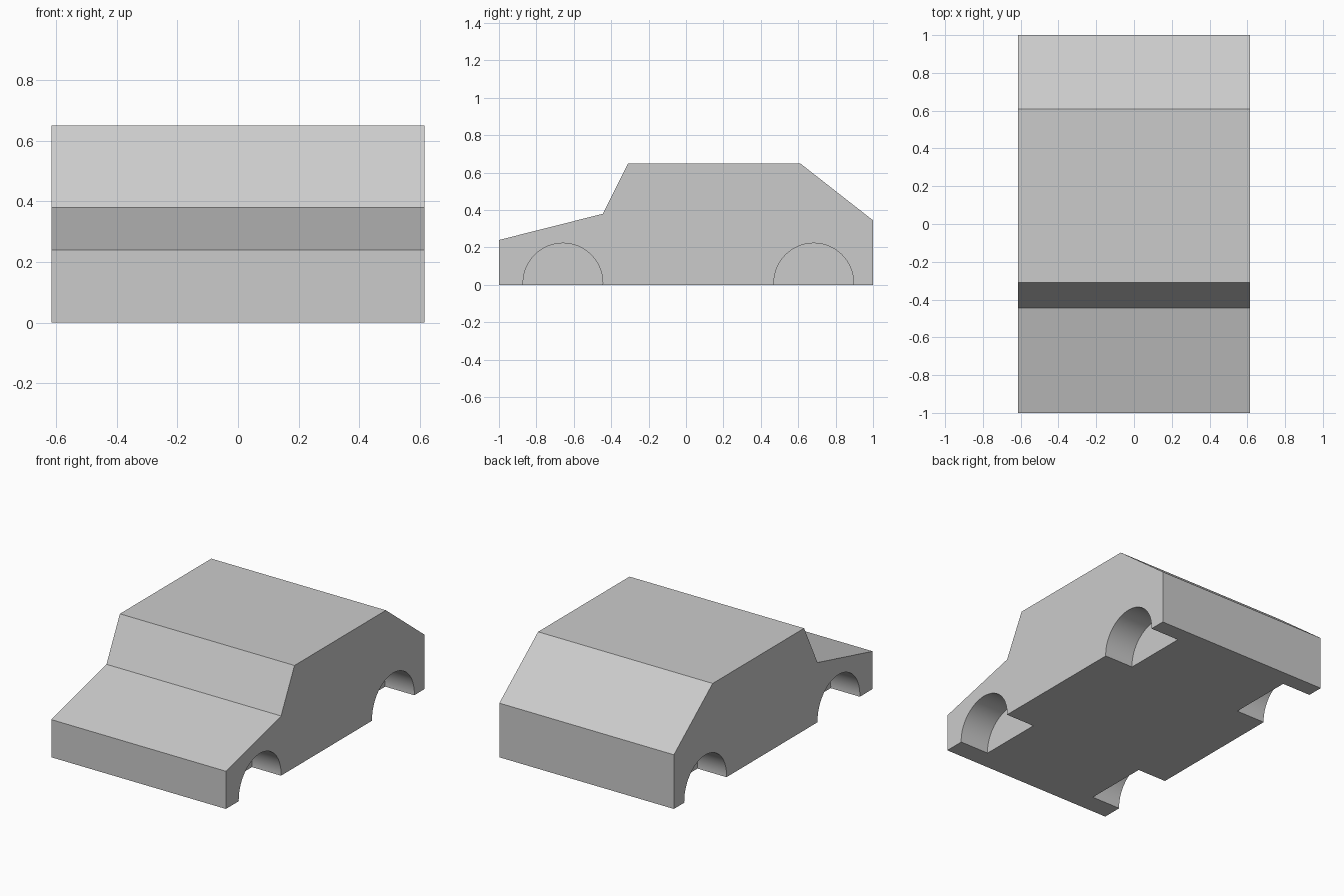
import bpy, bmesh, math

if "Cube" in bpy.data.objects:
    bpy.data.objects.remove(bpy.data.objects["Cube"])

HALF_WIDTH = 0.615
ARCH_DEPTH = 0.205
ARCH_RADIUS = 0.213

# Car body: side profile (y, z) extruded across the width
profile = [(-1, 0), (1, 0), (1, 0.345), (0.61, 0.65),
           (-0.31, 0.65), (-0.445, 0.38), (-1, 0.24)]
bm = bmesh.new()
side = bm.faces.new([bm.verts.new((-HALF_WIDTH, y, z)) for y, z in profile])
new = bmesh.ops.extrude_face_region(bm, geom=[side])["geom"]
bmesh.ops.translate(bm, verts=[v for v in new if isinstance(v, bmesh.types.BMVert)],
                    vec=(2 * HALF_WIDTH, 0, 0))
bmesh.ops.recalc_face_normals(bm, faces=bm.faces)
mesh = bpy.data.meshes.new("car_body")
bm.to_mesh(mesh)
bm.free()
body = bpy.data.objects.new("car_body", mesh)
bpy.context.collection.objects.link(body)


# Wheel arches: cylinders cut into each side, poking out past the flank
def cut_arch(side, y):
    overhang = 0.1
    bpy.ops.mesh.primitive_cylinder_add(
        vertices=64, radius=ARCH_RADIUS, depth=ARCH_DEPTH + overhang,
        location=(side * (HALF_WIDTH + (overhang - ARCH_DEPTH) / 2), y, 0.01),
        rotation=(0, math.pi / 2, 0))
    cutter = bpy.context.object
    cutter.name = "arch_cutter"
    cutter.hide_render = True
    mod = body.modifiers.new("wheel_arch", 'BOOLEAN')
    mod.operation = 'DIFFERENCE'
    mod.solver = 'EXACT'
    mod.object = cutter
    bpy.context.view_layer.objects.active = body
    bpy.ops.object.modifier_apply(modifier=mod.name)
    bpy.data.objects.remove(cutter, do_unlink=True)


for side in (-1, 1):
    for y in (-0.658, 0.683):
        cut_arch(side, y)

# Smooth arches, crisp body edges
bpy.ops.object.select_all(action='DESELECT')
body.select_set(True)
bpy.context.view_layer.objects.active = body
bpy.ops.object.shade_smooth_by_angle(angle=math.radians(20))
